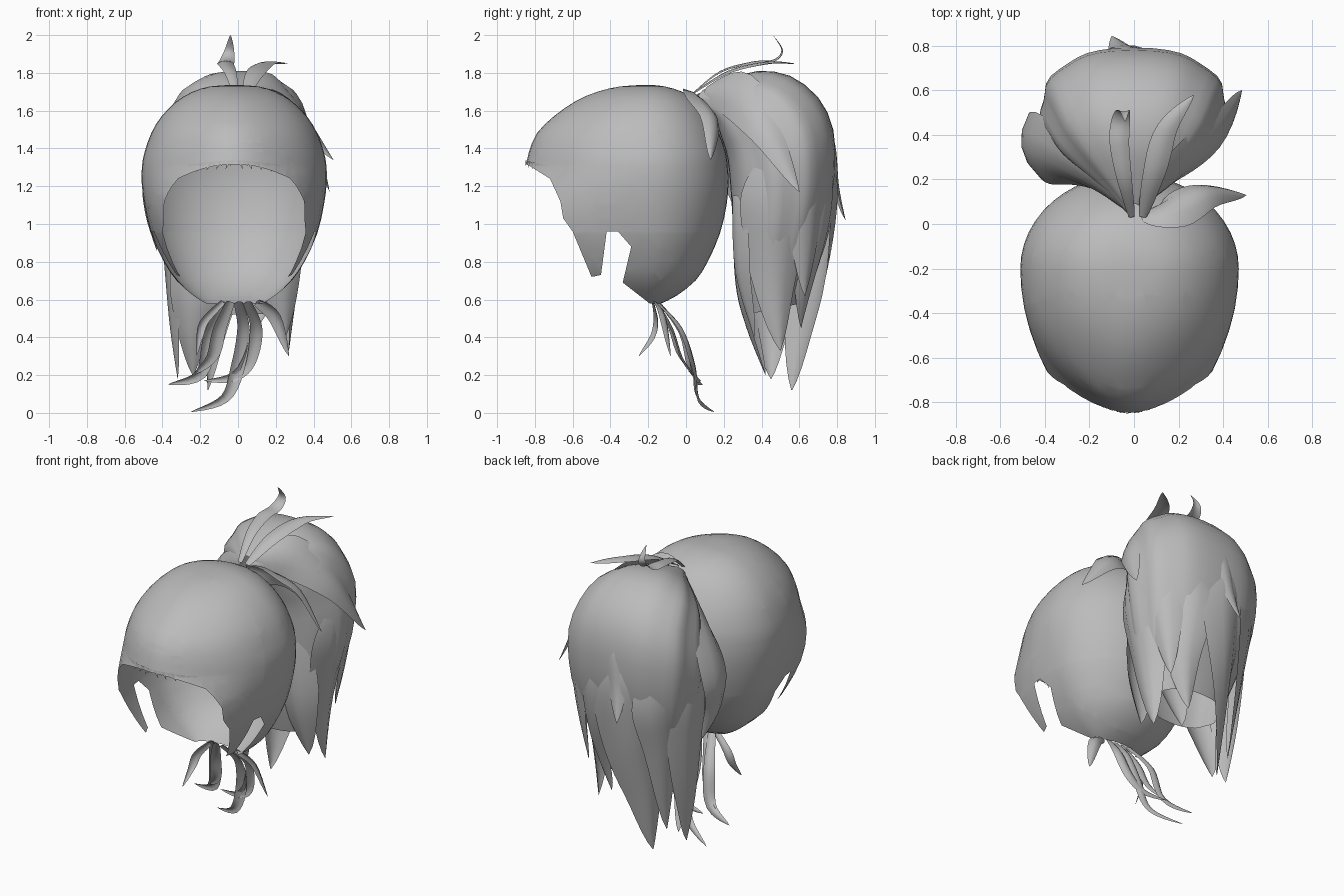
import bpy, bmesh, math
from mathutils import Vector

if "Cube" in bpy.data.objects:
    bpy.data.objects.remove(bpy.data.objects["Cube"])

hair = bpy.data.materials.new("grey hair")
hair.diffuse_color = (0.5, 0.5, 0.5, 1)
hair.use_nodes = True
hair.node_tree.nodes["Principled BSDF"].inputs["Base Color"].default_value = hair.diffuse_color


def finish(name, bm, angle=50):
    me = bpy.data.meshes.new(name)
    bm.to_mesh(me)
    bm.free()
    me.materials.append(hair)
    ob = bpy.data.objects.new(name, me)
    bpy.context.collection.objects.link(ob)
    bpy.ops.object.select_all(action='DESELECT')
    ob.select_set(True)
    bpy.context.view_layer.objects.active = ob
    bpy.ops.object.shade_smooth_by_angle(angle=math.radians(angle))
    return ob


def skin(bm, rows, closed):
    vs = [[bm.verts.new(p) for p in r] for r in rows]
    n = len(rows[0])
    for a, b in zip(vs, vs[1:]):
        for i in range(n if closed else n - 1):
            j = (i + 1) % n
            bm.faces.new((a[i], a[j], b[j], b[i]))
    return vs


def smooth_path(pts, steps):
    """Catmull-Rom samples through tuples of any length."""
    p = [pts[0]] + list(pts) + [pts[-1]]
    out = []
    for i in range(1, len(p) - 2):
        for s in range(steps):
            t = s / steps
            out.append([0.5 * (2 * b + (c - a) * t + (2 * a - 5 * b + 4 * c - d) * t * t
                               + (3 * b - a - 3 * c + d) * t ** 3)
                        for a, b, c, d in zip(p[i - 1], p[i], p[i + 1], p[i + 2])])
    return out + [list(pts[-1])]


# Scalp cap: horizontal sections (z, front y, back y, half width), slightly pointed in front
CX, CY = -0.02, -0.2
levels = [(0.58, -.70, -.13, .15), (.62, -.78, -.05, .215), (.70, -.86, .05, .305),
          (.80, -.93, .115, .372), (.95, -1.0, .18, .44), (1.10, -.98, .215, .475),
          (1.22, -.90, .225, .49), (1.31, -.85, .22, .488), (1.38, -.832, .21, .475),
          (1.48, -.79, .175, .44), (1.57, -.70, .125, .385), (1.65, -.585, .06, .305),
          (1.70, -.47, -.02, .22), (1.728, -.35, -.11, .13), (1.736, -.23, -.18, .02)]


def cap_point(a, lv):
    z, yf, yb, hw = lv
    c = math.cos(a)
    point = 1 - (.22 * c ** 4 if c < 0 else 0)
    return (CX + hw * point * math.sin(a), CY + c * ((yb - CY) if c > 0 else (CY - yf)), z)


bm = bmesh.new()
rows = skin(bm, [[cap_point(math.tau * i / 48, lv) for i in range(48)]
                 for lv in smooth_path(levels, 2)], True)
bm.faces.new(rows[-1])
# Face opening with sideburn and ear notch, as a side outline (y, z)
opening = [(-1.2, 1.32), (-.84, 1.315), (-.80, 1.29), (-.72, 1.24), (-.665, 1.12), (-.65, 1.03),
           (-.60, .96), (-.50, .72), (-.45, .73), (-.42, .96), (-.36, .96), (-.29, .88),
           (-.335, .69), (-.20, .585), (-.14, .5), (-1.2, .5)]
for (y0, z0), (y1, z1) in zip(opening[:13], opening[1:14]):
    bmesh.ops.bisect_plane(bm, geom=bm.verts[:] + bm.edges[:] + bm.faces[:], dist=1e-5,
                           plane_co=(0, y0, z0), plane_no=(0, z1 - z0, y0 - y1))


def inside(y, z):
    hit = False
    for (y0, z0), (y1, z1) in zip(opening, opening[1:] + opening[:1]):
        if (z0 > z) != (z1 > z) and y < y0 + (z - z0) * (y1 - y0) / (z1 - z0):
            hit = not hit
    return hit


gone = [f for f in bm.faces if inside(*f.calc_center_median()[1:])]
bmesh.ops.delete(bm, geom=gone, context='FACES')
bmesh.ops.recalc_face_normals(bm, faces=bm.faces)
finish("scalp_cap", bm)

# Fine fringe spikes along the hairline
bm = bmesh.new()
for i in range(-10, 11):
    a = math.pi - i * .062
    lv = (1.325 - .0003 * i * i, -.853, .22, .489)
    tip = (lv[0] - (.035 if i % 2 else .018), *lv[1:])
    lean = -.06 if i > 0 else .06
    up = (lv[0] + .012, -.849, *lv[2:])
    bm.faces.new([bm.verts.new(p) for p in (cap_point(a + .03, up), cap_point(a - .03, up),
                                            cap_point(a + lean, tip))])
finish("fringe_spikes", bm)

# Ponytail body: tilted rings (front y, front z, back y, back z, half width)
rings = [(.03, 1.64, .09, 1.71, .03), (.10, 1.60, .22, 1.765, .12), (.16, 1.53, .38, 1.81, .235),
         (.19, 1.45, .55, 1.785, .33), (.22, 1.35, .70, 1.67, .385), (.235, 1.20, .78, 1.50, .42),
         (.245, 1.05, .79, 1.27, .41), (.255, .90, .755, 1.05, .375), (.275, .72, .68, .82, .31),
         (.32, .52, .61, .58, .23)]
bm = bmesh.new()
body = []
for yf, zf, yb, zb, hw in smooth_path(rings, 2):
    ring = []
    for i in range(44):
        a = math.tau * i / 44
        k = (1 - math.cos(a)) / 2
        s = math.sin(a)
        x = hw * math.copysign(abs(s) ** 0.8, s) * (1 + 0.025 * math.cos(9 * a))
        ring.append((x, yf + (yb - yf) * k, zf + (zb - zf) * k))
    body.append(ring)
skin(bm, body, True)
bmesh.ops.recalc_face_normals(bm, faces=bm.faces)
finish("ponytail_body", bm)


def lock(name, pts, width, start=0.8, depth=0.25, axis=(0, .45), flat=False, peak=0.35):
    """Tapered, arched strip of hair following a path and facing away from an axis."""
    path = [Vector(p) for p in smooth_path(pts, 5)]
    n = len(path) - 1
    rows = []
    for i, p in enumerate(path):
        t = i / n
        tan = (path[min(i + 1, n)] - path[max(i - 1, 0)]).normalized()
        if flat:
            side = Vector((1, 0, 0))
            side = (side - tan * side.dot(tan)).normalized()
        else:
            side = tan.cross(Vector((p.x - axis[0], p.y - axis[1], 0.15))).normalized()
        out = side.cross(tan).normalized()
        if t < peak:
            w = start + (1 - start) * math.sin(t / peak * math.pi / 2)
        else:
            w = max(0.01, 1 - ((t - peak) / (1 - peak)) ** 1.6)
        w *= width / 2
        rows.append([p + side * w * s - out * (depth * 2 * w * s * s) for s in (-1, -.5, 0, .5, 1)])
    bm = bmesh.new()
    skin(bm, rows, False)
    return finish(name, bm, 60)


# Long locks forming the ragged lower ponytail
AHEAD = (0, 1.6)
ROUND = (0, .45)
tails = {
    "back": ([(-.08, .77, 1.42), (-.10, .795, 1.2), (-.13, .745, .88), (-.16, .64, .5),
              (-.16, .56, .12)], .42, ROUND),
    "left": ([(-.40, .46, 1.35), (-.415, .46, 1.1), (-.39, .46, .78), (-.36, .45, .45),
              (-.32, .45, .18)], .36, ROUND),
    "front_left": ([(-.22, .245, 1.15), (-.24, .26, .7), (-.25, .32, .45), (-.24, .42, .2)],
                   .27, AHEAD),
    "right": ([(.40, .46, 1.35), (.40, .47, 1.1), (.325, .47, .72), (.27, .50, .33)], .36, ROUND),
    "back_right": ([(.20, .73, 1.4), (.22, .74, 1.15), (.20, .68, .8), (.10, .61, .45)],
                   .34, ROUND),
    "front_right": ([(.20, .245, 1.15), (.23, .26, .75), (.25, .36, .40)], .26, AHEAD),
    "back_left": ([(-.30, .68, 1.35), (-.32, .68, 1.1), (-.30, .63, .8), (-.25, .55, .27)],
                  .34, ROUND),
    "front_middle": ([(0, .245, 1.1), (-.02, .26, .8), (-.06, .36, .5)], .28, AHEAD),
    "side_right": ([(.33, .65, 1.4), (.35, .65, 1.15), (.31, .65, .9), (.25, .63, .62)],
                   .26, ROUND),
    "back_flick": ([(-.02, .73, 1.6), (-.04, .79, 1.42), (-.07, .81, 1.2), (-.10, .845, 1.02)],
                   .16, ROUND),
}
for key, (pts, w, ax) in tails.items():
    lock("tail_lock_" + key, pts, w, start=.3, axis=ax)

# Locks fanning out from the tie
lock("fan_lock_left", [(-.02, .05, 1.67), (-.20, .18, 1.60), (-.40, .29, 1.44), (-.50, .34, 1.24),
                       (-.49, .37, 1.05), (-.43, .45, .86)], .34, .15, .2, peak=.5)
lock("fan_lock_right", [(.05, .10, 1.71), (.22, .25, 1.70), (.40, .42, 1.50), (.485, .60, 1.17)],
     .26, .2, .15)
lock("fan_lock_ear", [(.03, .04, 1.67), (.18, .09, 1.66), (.34, .15, 1.56), (.505, .13, 1.34)],
     .21, .3, axis=(0, -.2))

# Upright tuft strands over the tie
lock("tuft_left", [(-.01, .03, 1.69), (-.04, .18, 1.81), (-.065, .35, 1.86), (-.06, .46, 1.87),
                   (-.045, .505, 1.92), (-.04, .46, 2.0)], .09, .3, .15, flat=True, peak=.5)
lock("tuft_right", [(.04, .03, 1.69), (.09, .22, 1.81), (.15, .43, 1.86), (.27, .58, 1.85)],
     .11, .3, .15, flat=True, peak=.5)

# Loose strands at the nape
nape = [
    [(0, -.15, .59), (.03, -.02, .45), (0, .05, .25), (-.07, .07, .08), (-.25, .15, .005)],
    [(.05, -.15, .59), (.10, -.02, .45), (.06, .04, .28), (-.03, .06, .19), (-.18, .08, .17)],
    [(-.08, -.14, .59), (-.15, -.01, .42), (-.20, .04, .21), (-.37, .09, .15)],
    [(-.08, -.17, .59), (-.18, -.15, .49), (-.21, -.17, .40), (-.22, -.25, .30)],
    [(.10, -.16, .59), (.20, -.11, .51), (.27, -.08, .30)],
    [(-.04, -.15, .59), (-.10, -.07, .45), (-.14, -.02, .30), (-.24, .04, .20)],
]
for i, pts in enumerate(nape):
    lock(f"nape_strand_{i + 1}", pts, .05 if i == 3 else .075, .6, axis=(0, -.6), peak=.5)
